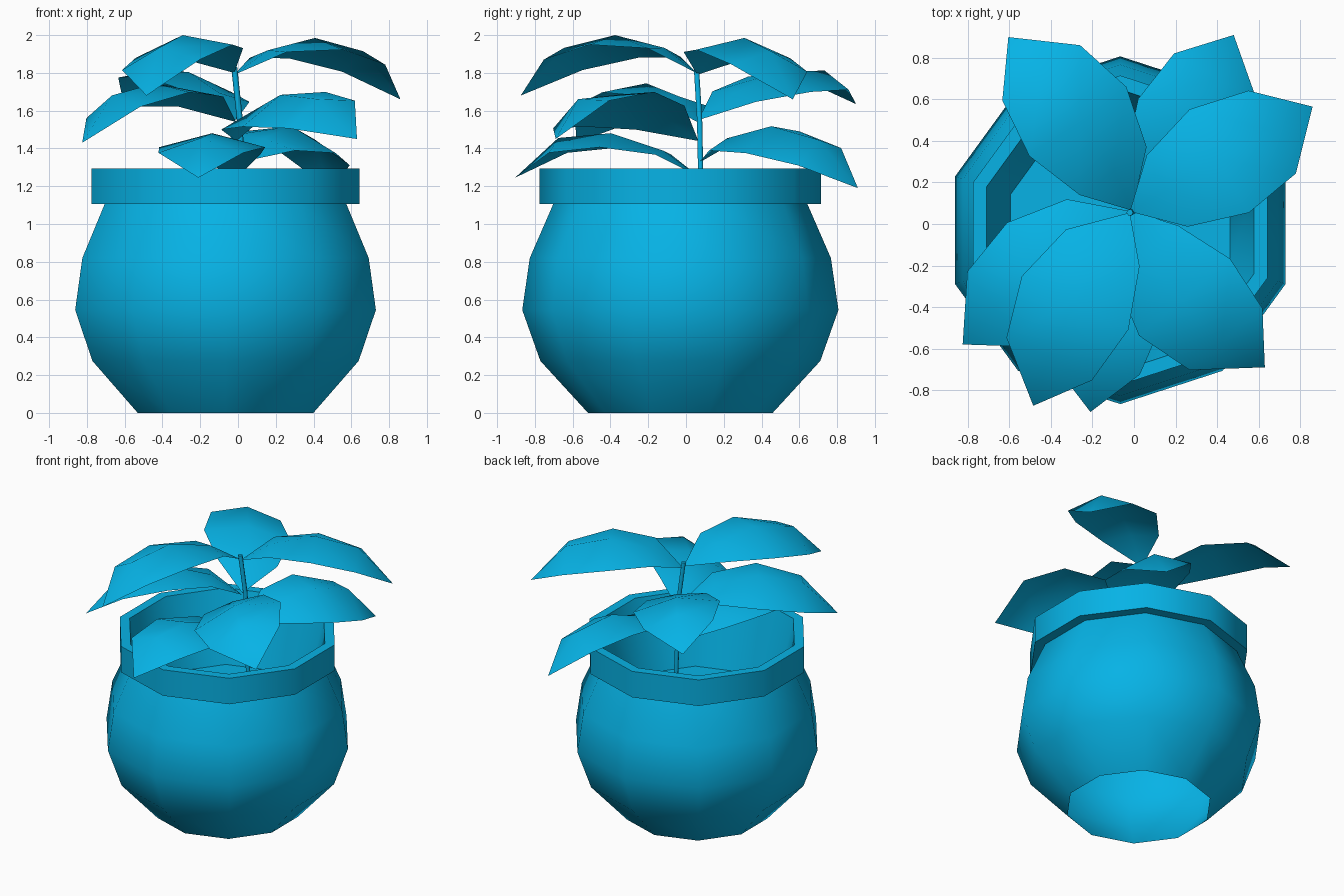
import bpy, bmesh, math
from mathutils import Vector

if "Cube" in bpy.data.objects:
    bpy.data.objects.remove(bpy.data.objects["Cube"])

cyan = bpy.data.materials.new("cyan")
cyan.diffuse_color = (0.002, 0.45, 0.79, 1)
cyan.use_nodes = True
cyan.node_tree.nodes["Principled BSDF"].inputs["Base Color"].default_value = cyan.diffuse_color


def finish(name, bm, angle=40):
    bmesh.ops.recalc_face_normals(bm, faces=bm.faces)
    me = bpy.data.meshes.new(name)
    bm.to_mesh(me)
    bm.free()
    me.materials.append(cyan)
    ob = bpy.data.objects.new(name, me)
    bpy.context.collection.objects.link(ob)
    bpy.ops.object.select_all(action='DESELECT')
    ob.select_set(True)
    bpy.context.view_layer.objects.active = ob
    bpy.ops.object.shade_smooth_by_angle(angle=math.radians(angle))
    return ob


def bridge(bm, rings):
    for a, b in zip(rings, rings[1:]):
        n = len(a)
        for i in range(n):
            bm.faces.new((a[i], a[(i + 1) % n], b[(i + 1) % n], b[i]))


# ten-sided pot, open underneath: outer belly, straight rim, inner wall, soil floor
SIDES, CX, CY = 10, -0.066, -0.03
profile = [(0.489, 0), (0.741, 0.275), (0.837, 0.545), (0.797, 0.82),
           (0.673, 1.105), (0.745, 1.105), (0.745, 1.295),
           (0.677, 1.295), (0.556, 0.79)]
bm = bmesh.new()
rings = []
for r, z in profile:
    rings.append([bm.verts.new((CX + r * math.sin(2 * math.pi * i / SIDES),
                                CY + r * math.cos(2 * math.pi * i / SIDES), z))
                  for i in range(SIDES)])
bridge(bm, rings)
bm.faces.new(rings[-1])
finish("pot", bm)

# thin bent stem
path = [(0.03, 0.085, 0.78), (0.015, 0.077, 1.3), (0.01, 0.072, 1.55), (-0.02, 0.055, 1.83)]
bm = bmesh.new()
rings = [[bm.verts.new((x + 0.016 * math.cos(k * math.pi / 3),
                        y + 0.016 * math.sin(k * math.pi / 3), z)) for k in range(6)]
         for x, y, z in path]
bridge(bm, rings)
bm.faces.new(rings[0])
bm.faces.new(rings[-1])
finish("stem", bm, 70)

# leaf stations: distance along, half width, midrib height, edge height
STATIONS = [(0.205, 0.198, 0.13, 0.105), (0.495, 0.287, 0.195, 0.11), (0.785, 0.23, 0.125, 0.035)]


def leaf(name, base, tip, tilt, shift=-0.028, arch=1.0):
    """Arched, folded leaf from base to tip; positive tilt lifts its left side."""
    base, tip = Vector(base), Vector(tip)
    d = tip - base
    pitch = d.z + 0.13
    flat = Vector((d.x, d.y, 0))
    length = flat.length
    u = flat.normalized()
    v = Vector((-u.y, u.x, 0))
    bm = bmesh.new()

    def vert(s, lat, h):
        h *= arch
        side = lat - h * tilt + shift
        z = h + lat * tilt + pitch * s / 1.015
        return bm.verts.new(base + u * (s * length / 1.015) + v * side + Vector((0, 0, z)))

    b, t = bm.verts.new(base), bm.verts.new(tip)
    rows = [(vert(s, w, e), vert(s, 0, m), vert(s, -w, e)) for s, w, m, e in STATIONS]
    for j in (0, 1):
        bm.faces.new((b, rows[0][j + 1], rows[0][j]))
        for p, q in zip(rows, rows[1:]):
            bm.faces.new((p[j], p[j + 1], q[j + 1], q[j]))
        bm.faces.new((rows[2][j], rows[2][j + 1], t))
    ob = finish(name, bm, 60)
    # the upper side faces the sky
    if sum(p.normal.z for p in ob.data.polygons) < 0:
        ob.data.flip_normals()


# three tiers of leaves
leaf("top_leaf_right", (-0.02, 0.06, 1.79), (0.86, 0.565, 1.66), -0.08, -0.012)
leaf("top_leaf_front", (-0.02, 0.055, 1.80), (-0.485, -0.875, 1.68), 0.12)
leaf("middle_leaf_left", (-0.01, 0.06, 1.54), (-0.825, -0.58, 1.43), 0.13)
leaf("middle_leaf_right", (-0.01, 0.065, 1.44), (0.63, -0.69, 1.45), 0.32, -0.045, 0.9)
leaf("middle_leaf_back", (-0.01, 0.065, 1.55), (-0.605, 0.9, 1.635), 0.14, -0.025, 0.77)
leaf("lower_leaf_back", (0.0, 0.07, 1.325), (0.48, 0.91, 1.19), 0.2, -0.018)
leaf("lower_leaf_front", (0.0, 0.07, 1.25), (-0.21, -0.905, 1.245), 0.0, -0.035, 0.87)
